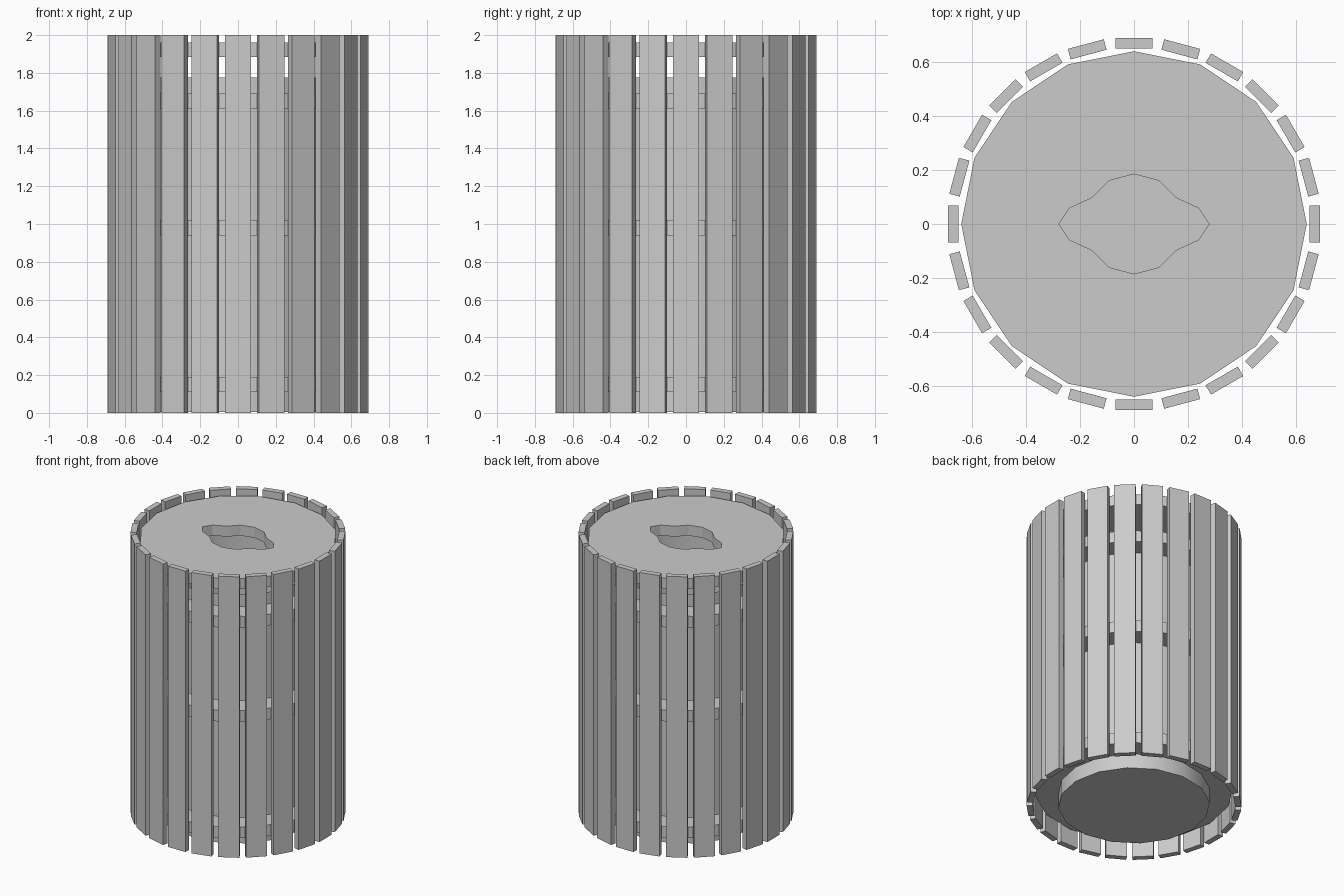
import bpy, bmesh
from math import cos, sin, pi
from mathutils import Matrix

if "Cube" in bpy.data.objects:
    bpy.data.objects.remove(bpy.data.objects["Cube"])

SIDES = 16


def circle(r, n=SIDES):
    return [(r * cos(2 * pi * i / n), r * sin(2 * pi * i / n)) for i in range(n)]


def finish(name, bm, smooth=True):
    bmesh.ops.recalc_face_normals(bm, faces=bm.faces)
    mesh = bpy.data.meshes.new(name)
    bm.to_mesh(mesh)
    bm.free()
    ob = bpy.data.objects.new(name, mesh)
    bpy.context.collection.objects.link(ob)
    if smooth:
        bpy.ops.object.select_all(action='DESELECT')
        ob.select_set(True)
        bpy.context.view_layer.objects.active = ob
        bpy.ops.object.shade_smooth_by_angle()
    return ob


def plate(name, outer, inner, z0, z1):
    """Solid band between an outer and an inner outline."""
    bm = bmesh.new()
    loops = [[bm.verts.new((x, y, z)) for x, y in pts]
             for pts, z in ((outer, z0), (outer, z1), (inner, z1), (inner, z0))]
    n = len(outer)
    for k in range(4):
        a, b = loops[k], loops[(k + 1) % 4]
        for i in range(n):
            j = (i + 1) % n
            bm.faces.new((a[i], a[j], b[j], b[i]))
    return finish(name, bm)


# Outer slats
bm = bmesh.new()
for i in range(24):
    m = (Matrix.Rotation(i * pi / 12, 4, 'Z') @ Matrix.Translation((0.67, 0, 1))
         @ Matrix.Diagonal((0.04, 0.138, 2, 1)))
    bmesh.ops.create_cube(bm, size=1, matrix=m)
finish("slats", bm, smooth=False)

# Support hoops between bin and slats
for i, z in enumerate((0.11, 0.94, 1.61)):
    plate(f"hoop_{i + 1}", circle(0.64), circle(0.49), z, z + 0.08)

# Lid with lobed opening
quarter = [(0.278, 0), (0.24, 0.058), (0.155, 0.097), (0.093, 0.16)]
hole = (quarter + [(0, 0.185)] + [(-x, y) for x, y in quarter[:0:-1]]
        + [(-x, -y) for x, y in quarter] + [(0, -0.185)]
        + [(x, -y) for x, y in quarter[:0:-1]])
plate("lid", circle(0.64), hole, 1.885, 1.96)

# Open inner bin
bm = bmesh.new()
low = [bm.verts.new((x, y, 0.005)) for x, y in circle(0.49)]
top = [bm.verts.new((x, y, 1.775)) for x, y in circle(0.49)]
for i in range(SIDES):
    j = (i + 1) % SIDES
    bm.faces.new((low[i], low[j], top[j], top[i]))
bm.faces.new(low[::-1])
finish("inner_bin", bm)
